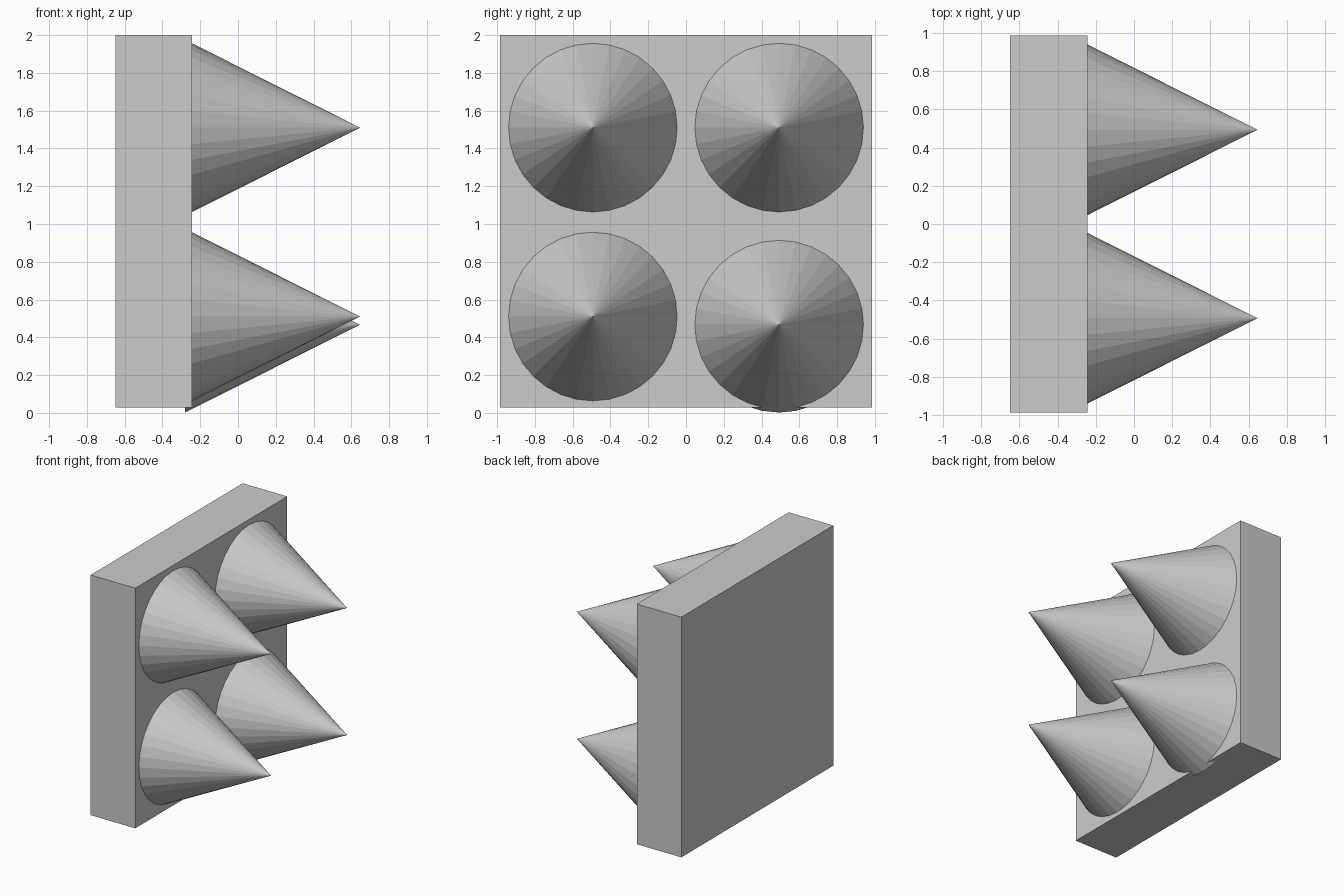
import bpy
from math import pi

if "Cube" in bpy.data.objects:
    bpy.data.objects.remove(bpy.data.objects["Cube"])

TIP_X, BASE_X, RADIUS = 0.646, -0.28, 0.465

# upright backing slab
x0, x1, z0, z1 = -0.648, -0.243, 0.028, 2.0
bpy.ops.mesh.primitive_cube_add(size=1, location=((x0 + x1) / 2, 0, (z0 + z1) / 2))
slab = bpy.context.object
slab.name = "backing_slab"
slab.scale = (x1 - x0, 1.972, z1 - z0)
bpy.ops.object.transform_apply(location=False, rotation=False, scale=True)


def add_spike(name, y, z):
    """Flat-shaded cone pointing along +x, its base sunk into the slab."""
    bpy.ops.mesh.primitive_cone_add(
        vertices=32, radius1=RADIUS, radius2=0, depth=TIP_X - BASE_X,
        location=((TIP_X + BASE_X) / 2, y, z), rotation=(0, pi / 2, 0))
    bpy.context.object.name = name


# four spikes; the lower one on the +y side sits slightly low
add_spike("spike_upper_near", -0.493, 1.51)
add_spike("spike_upper_far", 0.493, 1.51)
add_spike("spike_lower_near", -0.493, 0.51)
add_spike("spike_lower_far", 0.493, 0.467)
